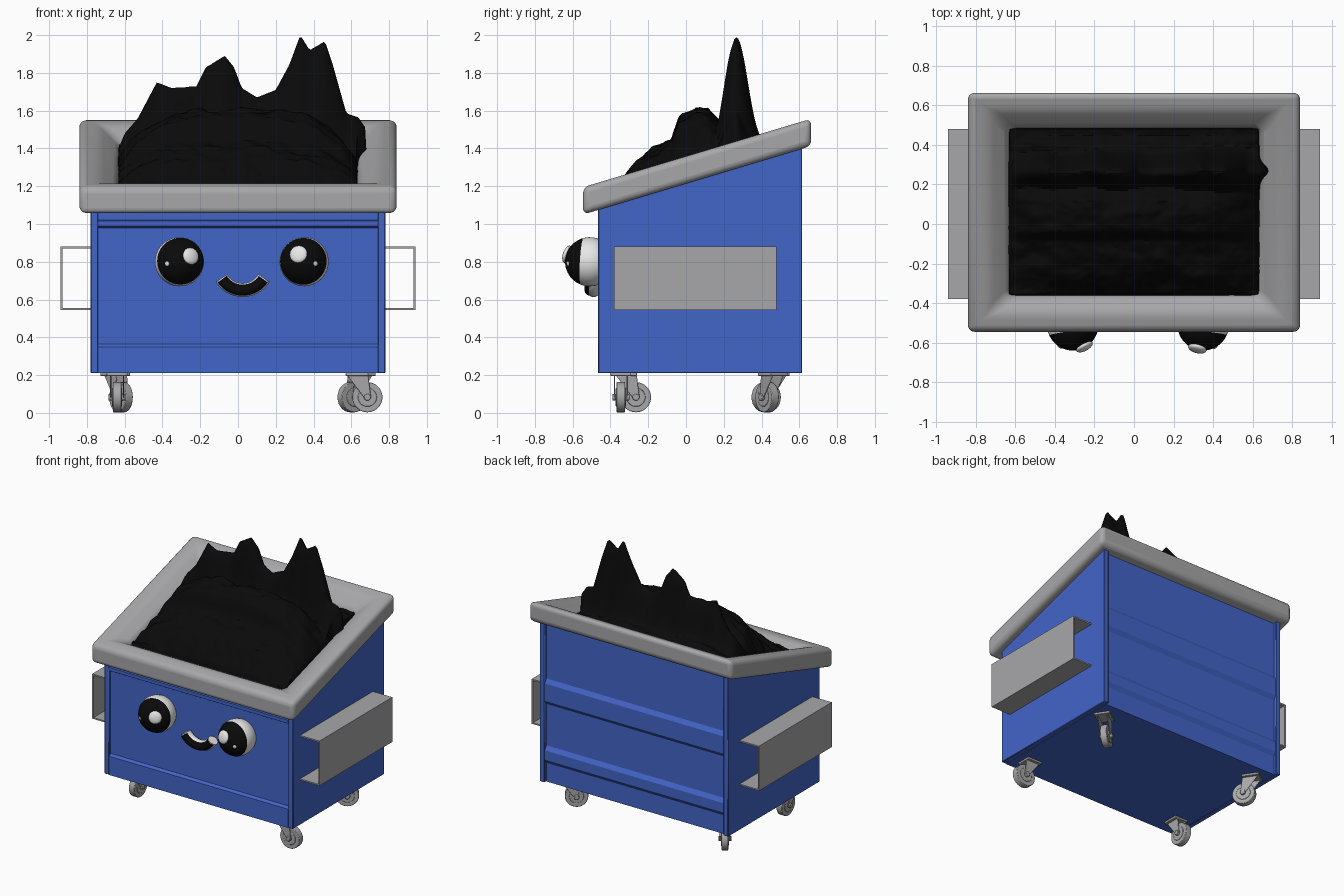
import bpy, bmesh, math
from mathutils import Matrix, Vector, noise

cube = bpy.data.objects.get("Cube")
if cube:
    bpy.data.objects.remove(cube)


def material(name, r, g, b):
    m = bpy.data.materials.new(name)
    m.use_nodes = True
    m.diffuse_color = (r, g, b, 1)
    node = m.node_tree.nodes["Principled BSDF"]
    node.inputs["Base Color"].default_value = (r, g, b, 1)
    node.inputs["Roughness"].default_value = 0.7
    return m


BLUE = material("blue paint", 0.055, 0.13, 0.58)
GREY = material("grey metal", 0.39, 0.39, 0.4)
WHITE = material("white", 0.8, 0.8, 0.8)
BLACK = material("black", 0.003, 0.003, 0.003)


def finish(name, bm, mats, angle=35, bevel=0, segments=2):
    bmesh.ops.recalc_face_normals(bm, faces=bm.faces)
    mesh = bpy.data.meshes.new(name)
    bm.to_mesh(mesh)
    bm.free()
    ob = bpy.data.objects.new(name, mesh)
    bpy.context.collection.objects.link(ob)
    for m in mats:
        mesh.materials.append(m)
    if bevel:
        mod = ob.modifiers.new("bevel", "BEVEL")
        mod.width, mod.segments, mod.limit_method = bevel, segments, "ANGLE"
    bpy.ops.object.select_all(action="DESELECT")
    ob.select_set(True)
    bpy.context.view_layer.objects.active = ob
    bpy.ops.object.shade_smooth_by_angle(angle=math.radians(angle))
    return ob


def prism(bm, profile, x0, x1, matrix=Matrix()):
    """Extrude a (y, z) profile along x."""
    ends = [[bm.verts.new(matrix @ Vector((x, y, z))) for y, z in profile] for x in (x0, x1)]
    n = len(profile)
    for ring in ends:
        bm.faces.new(ring)
    for i in range(n):
        j = (i + 1) % n
        bm.faces.new((ends[0][i], ends[0][j], ends[1][j], ends[1][i]))


def box(bm, x0, x1, y0, y1, z0, z1, matrix=Matrix()):
    prism(bm, [(y0, z0), (y1, z0), (y1, z1), (y0, z1)], x0, x1, matrix)


def lerp_table(table, t):
    for (a, va), (b, vb) in zip(table, table[1:]):
        if t <= b:
            return va + (vb - va) * max(0, (t - a) / (b - a))
    return table[-1][1]


def rim_base(y):
    return 1.05 + 0.3 * (y + 0.545)


# Bin body: ribbed panels between full-height side walls
FRONT, BACK, FLOOR = -0.465, 0.615, 0.21
panel_f, panel_b, rib = -0.448, 0.592, 0.612
bm = bmesh.new()
prism(bm, [(FRONT, FLOOR), (FRONT, 0.35), (panel_f, 0.365), (panel_f, 0.98),
           (FRONT, 0.99), (FRONT, 1.015), (panel_f, 1.02), (panel_f, rim_base(panel_f) + 0.02),
           (panel_b, rim_base(panel_b) + 0.02), (panel_b, 0.98), (rib, 0.95), (rib, 0.82),
           (panel_b, 0.79), (panel_b, 0.48), (rib, 0.45), (rib, 0.38), (panel_b, 0.35),
           (panel_b, FLOOR)], -0.74, 0.74)
finish("bin_body", bm, [BLUE], 20)
for side, x in (("left", 0.76), ("right", -0.76)):
    bm = bmesh.new()
    prism(bm, [(FRONT, FLOOR), (BACK, FLOOR), (BACK, rim_base(BACK) + 0.02),
               (FRONT, rim_base(FRONT) + 0.02)], x - 0.02, x + 0.02)
    finish(side + "_wall", bm, [BLUE], bevel=0.004, segments=1)

# Sloping padded rim, swept as rectangular rings
bm = bmesh.new()
rings = []
for inset, h in ((0, 0), (0, 0.145), (0.1, 0.145), (0.21, 0.07), (0.21, 0)):
    x, y0, y1 = 0.84 - inset, -0.545 + inset * 0.88, 0.663 - inset * 0.85
    rings.append([bm.verts.new((sx * x, y, rim_base(y) + h))
                  for sx, y in ((-1, y0), (1, y0), (1, y1), (-1, y1))])
for a, b in zip(rings, rings[1:] + rings[:1]):
    for i in range(4):
        j = (i + 1) % 4
        bm.faces.new((a[i], a[j], b[j], b[i]))
finish("rim", bm, [GREY], 40, bevel=0.035, segments=5)

# Charred heap: a jagged rear ridge over a lower front slope
RIDGE = [(-0.64, 1.38), (-0.6, 1.48), (-0.53, 1.56), (-0.43, 1.75), (-0.35, 1.72),
         (-0.22, 1.73), (-0.17, 1.83), (-0.07, 1.89), (-0.02, 1.83), (0.02, 1.72),
         (0.1, 1.67), (0.2, 1.71), (0.27, 1.84), (0.33, 2.0), (0.38, 1.92),
         (0.46, 1.97), (0.5, 1.85), (0.57, 1.6), (0.64, 1.5)]
SLOPE = [(-0.36, 1.2), (-0.25, 1.34), (-0.08, 1.44), (-0.04, 1.56), (0.05, 1.6),
         (0.12, 1.6), (0.2, 1.52), (0.42, 1.46), (0.485, 1.36)]
NX, NY = 110, 80
bm = bmesh.new()
grid = []
for j in range(NY + 1):
    row = []
    for i in range(NX + 1):
        x = -0.64 + 1.28 * i / NX
        y = -0.365 + 0.855 * j / NY
        rough = noise.fractal(Vector((x * 6, y * 9, 3)), 1, 2, 4)
        low = rim_base(y) + 0.07
        front = low + (lerp_table(SLOPE, y) - low) * (1 - (x / 0.64) ** 4) + 0.03 * rough
        d = y - 0.26 + 0.02 * noise.noise(Vector((x * 7, 0, 5)))
        crest = low + (lerp_table(RIDGE, x) - low) * math.exp(-(d / 0.085) ** 2)
        z = max(front, crest + 0.015 * rough * min(1, abs(d) * 20))
        if i in (0, NX) or j in (0, NY):
            z = rim_base(y) + 0.01
        if i > NX - 5:  # small overhang on one side
            x += 0.045 * math.exp(-((y - 0.27) / 0.04) ** 2)
        row.append(bm.verts.new((x, y, min(z, 2.0))))
    grid.append(row)
for a, b in zip(grid, grid[1:]):
    for i in range(NX):
        bm.faces.new((a[i], a[i + 1], b[i + 1], b[i]))
finish("charred_heap", bm, [BLACK], 50)

# Fork sleeves: open channels on both sides
for side, s in (("left", 1), ("right", -1)):
    bm = bmesh.new()
    for x0, x1, z0, z1 in ((0.775, 0.94, 0.87, 0.88), (0.775, 0.94, 0.545, 0.555),
                           (0.93, 0.94, 0.555, 0.87)):
        box(bm, s * x0, s * x1, -0.38, 0.48, z0, z1)
    finish(side + "_fork_sleeve", bm, [GREY])


# Eyes: white balls with a black cap and raised glints
def ball(bm, centre, radius, direction, flat=1.0, u=40, v=30):
    turn = Vector(direction).to_track_quat("Z", "Y").to_matrix().to_4x4()
    place = Matrix.Translation(centre) @ turn @ Matrix.Diagonal((1, 1, flat, 1))
    bmesh.ops.create_uvsphere(bm, u_segments=u, v_segments=v, radius=radius, matrix=place)


R = 0.13
for side, cx, aim, glints in (
        ("right", -0.31, (0.12, -1, 0.08), ((0.06, 0.03, 0.046), (-0.065, -0.01, 0.013))),
        ("left", 0.35, (-0.1, -1, 0.06), ((-0.03, 0.04, 0.048), (0.06, -0.01, 0.013)))):
    centre = Vector((cx, -0.51, 0.8))
    aim = Vector(aim).normalized()
    bm = bmesh.new()
    ball(bm, centre, R, aim)
    for f in bm.faces:
        f.material_index = int((f.calc_center_median() - centre).dot(aim) > R * 0.3)
    finish(side + "_eye", bm, [WHITE, BLACK], 60)
    bm = bmesh.new()
    for dx, dz, r in glints:
        out = Vector((dx, -math.sqrt(R * R - dx * dx - dz * dz), dz))
        ball(bm, centre + out, r, out, 0.4, 20, 12)
    finish(side + "_eye_glints", bm, [WHITE], 60)


# Smile: black tube set in a slightly larger white one
def smile(name, radius, y, mat, sweep):
    curve = bpy.data.curves.new(name, "CURVE")
    curve.dimensions = "3D"
    curve.bevel_depth, curve.bevel_resolution, curve.use_fill_caps = radius, 5, True
    steps = 24
    spline = curve.splines.new("POLY")
    spline.points.add(steps)
    for i, p in enumerate(spline.points):
        a = math.radians(sweep) * (2 * i / steps - 1)
        p.co = (0.025 + 0.131 * math.sin(a), y, 0.781 - 0.131 * math.cos(a), 1)
    ob = bpy.data.objects.new(name, curve)
    bpy.context.collection.objects.link(ob)
    curve.materials.append(mat)
    bpy.ops.object.select_all(action="DESELECT")
    ob.select_set(True)
    bpy.context.view_layer.objects.active = ob
    bpy.ops.object.convert(target="MESH")
    bpy.ops.object.shade_smooth_by_angle(angle=math.radians(50))


smile("smile_outline", 0.037, -0.49, WHITE, 59)
smile("smile", 0.03, -0.508, BLACK, 56)


# Swivel casters: plate, tapered fork and wheel trailing along local +y
def caster(name, x, y, heading):
    m = Matrix.Translation((x, y, 0)) @ Matrix.Rotation(math.radians(heading), 4, "Z")
    bm = bmesh.new()
    box(bm, -0.055, 0.055, -0.06, 0.06, 0.195, 0.212, m)
    for s in (-1, 1):
        prism(bm, [(-0.05, 0.197), (0.06, 0.197), (0.075, 0.08), (0.045, 0.07)],
              s * 0.03, s * 0.037, m)
    for radius, width in ((0.08, 0.046), (0.05, 0.054), (0.018, 0.09)):
        place = m @ Matrix.Translation((0, 0.055, 0.083)) @ Matrix.Rotation(math.pi / 2, 4, "Y")
        bmesh.ops.create_cone(bm, cap_ends=True, segments=28, radius1=radius, radius2=radius,
                              depth=width, matrix=place)
    finish(name, bm, [GREY], 35, bevel=0.006)


caster("front_left_caster", 0.63, -0.345, -90)
caster("front_right_caster", -0.64, -0.32, 0)
caster("back_left_caster", 0.65, 0.46, 124)
caster("back_right_caster", -0.65, 0.47, 214)
